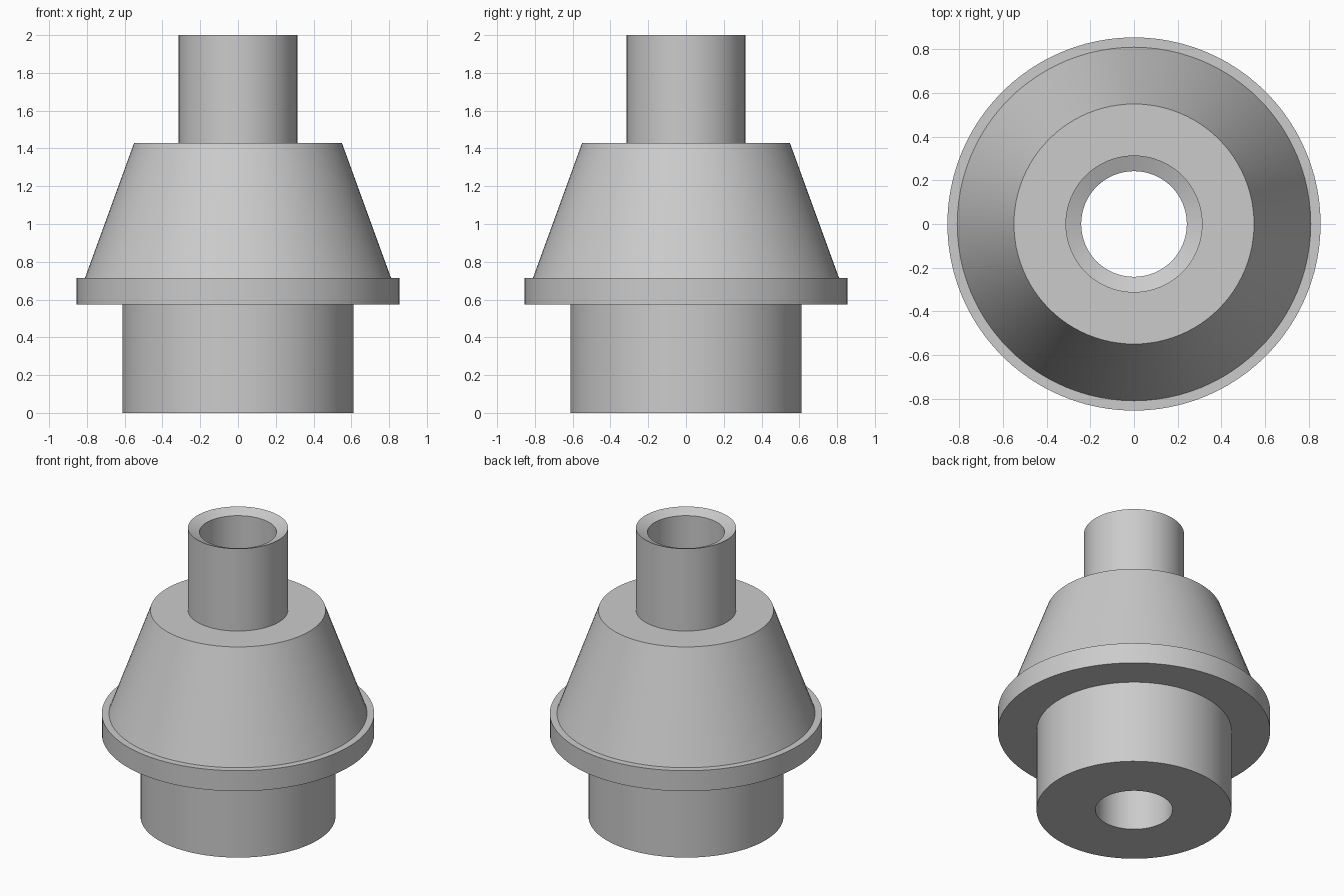
import bpy
import bmesh
from math import radians, tau

cube = bpy.data.objects.get("Cube")
if cube:
    bpy.data.objects.remove(cube, do_unlink=True)

# Plain grey finish
grey = bpy.data.materials.new("plain grey")
grey.use_nodes = True
colour = (0.6, 0.6, 0.6, 1.0)
grey.diffuse_color = colour
grey.node_tree.nodes["Principled BSDF"].inputs["Base Color"].default_value = colour

BORE = 0.242
BODY = 0.612
FLANGE = 0.855
NECK = 0.314


def lathe(name, profile, steps=96):
    """Revolve a closed (radius, height) profile about z."""
    bm = bmesh.new()
    verts = [bm.verts.new((r, 0, z)) for r, z in profile]
    edges = [bm.edges.new((a, b)) for a, b in zip(verts, verts[1:] + verts[:1])]
    bmesh.ops.spin(bm, geom=verts + edges, cent=(0, 0, 0), axis=(0, 0, 1),
                   angle=tau, steps=steps, use_merge=False)
    bmesh.ops.remove_doubles(bm, verts=bm.verts[:], dist=1e-4)
    bmesh.ops.recalc_face_normals(bm, faces=bm.faces[:])
    mesh = bpy.data.meshes.new(name)
    bm.to_mesh(mesh)
    bm.free()
    mesh.materials.append(grey)
    obj = bpy.data.objects.new(name, mesh)
    bpy.context.collection.objects.link(obj)
    bpy.ops.object.select_all(action="DESELECT")
    obj.select_set(True)
    bpy.context.view_layer.objects.active = obj
    bpy.ops.object.shade_smooth_by_angle(angle=radians(30))
    return obj


# Base cylinder, flange, tapered shoulder and countersunk neck around one bore
lathe("flanged_nozzle", [
    (BORE, 0), (BODY, 0), (BODY, 0.573),
    (FLANGE, 0.573), (FLANGE, 0.715),
    (0.81, 0.715), (0.55, 1.43),
    (NECK, 1.43), (NECK, 2.0),
    (BORE, 1.97),
])
